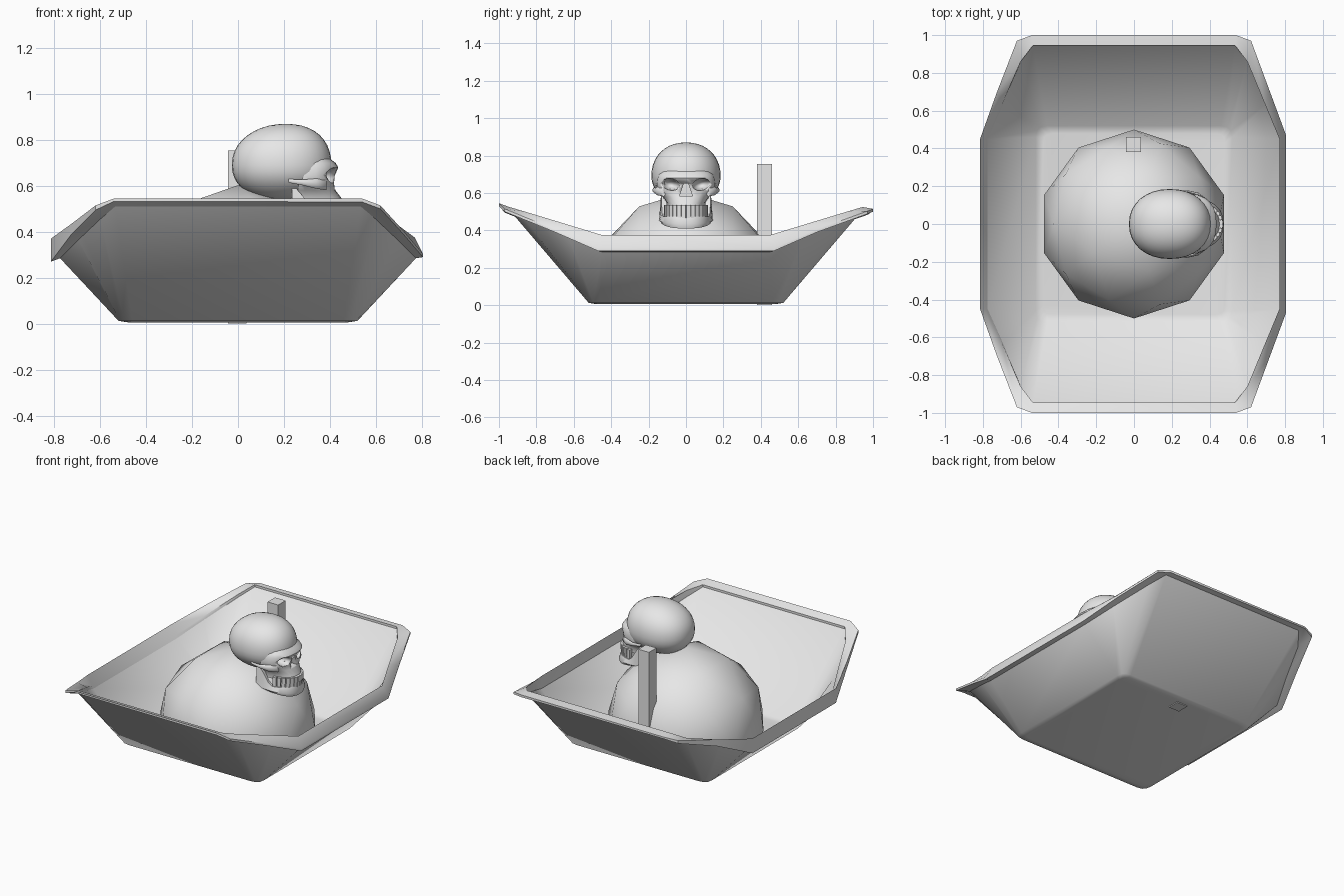
import bpy, bmesh, math
from mathutils import Vector, Matrix

if "Cube" in bpy.data.objects:
    bpy.data.objects.remove(bpy.data.objects["Cube"])

mat = bpy.data.materials.new("pale_grey")
mat.diffuse_color = (0.8, 0.8, 0.8, 1)
mat.use_nodes = True
mat.node_tree.nodes["Principled BSDF"].inputs["Base Color"].default_value = mat.diffuse_color


def finish(name, bm, angle=60, recalc=True):
    if recalc:
        bmesh.ops.recalc_face_normals(bm, faces=bm.faces)
    me = bpy.data.meshes.new(name)
    bm.to_mesh(me)
    bm.free()
    me.materials.append(mat)
    ob = bpy.data.objects.new(name, me)
    bpy.context.collection.objects.link(ob)
    bpy.ops.object.select_all(action='DESELECT')
    ob.select_set(True)
    bpy.context.view_layer.objects.active = ob
    if angle:
        bpy.ops.object.shade_smooth_by_angle(angle=math.radians(angle))
    return ob


def loft(rings, cap_start=False, cap_end=False):
    bm = bmesh.new()
    loops = [[bm.verts.new(p) for p in r] for r in rings]
    for a, b in zip(loops, loops[1:]):
        n = len(a)
        for i in range(n):
            j = (i + 1) % n
            bm.faces.new((a[i], a[j], b[j], b[i]))
    if cap_start:
        bm.faces.new(loops[0][::-1])
    if cap_end:
        bm.faces.new(loops[-1])
    return bm


def box(bm, center, size, turn=0):
    m = (Matrix.Translation(center) @ Matrix.Rotation(turn, 4, 'Z')
         @ Matrix.Diagonal((*size, 1)))
    bmesh.ops.create_cube(bm, size=1, matrix=m)


# Tub: 16-point rings, each given as side, chamfer, corner and end points of a quarter
def tub_ring(quarter):
    out = []
    for sx, sy in ((1, 1), (-1, 1), (-1, -1), (1, -1)):
        pts = quarter(sx, sy)
        if sx * sy < 0:
            pts = pts[::-1]
        out += [(sx * x, sy * y, z) for x, y, z in pts]
    return out


def base_q(sx, sy):
    return [(.48, .43, .006), (.475, .46, .006), (.46, .475, .006), (.43, .48, .006)]


def floor_q(sx, sy):
    return [(.52, .46, .012), (.513, .495, .012), (.495, .513, .012), (.46, .52, .012)]


def wall_q(sx, sy):
    return [(.775, .45, .285), (.695, .63, .365), (.60, .86, .455), (.535, .945, .51)]


# inner step: tall on the right side, almost nothing elsewhere
def step_q(sx, sy):
    if sx > 0:
        return [(.77, .45, .375), (.695, .63, .43), (.60, .86, .50), (.535, .945, .525)]
    return [(.785, .45, .30), (.70, .63, .385), (.60, .86, .475), (.535, .945, .525)]


# lip: slopes down on the right, flares up on the left
def lip_q(sx, sy):
    end = .545 if sy < 0 else .515
    corner = .515 if sy < 0 else .503
    if sx > 0:
        return [(.805, .47, .305), (.72, .70, .405), (.62, .97, corner), (.54, 1.0, end)]
    return [(.815, .45, .37), (.725, .70, .435), (.62, .97, corner), (.54, 1.0, end)]


def skirt_q(sx, sy):
    drops = (.1, .045, .02, .012) if sx < 0 else (.015,) * 4
    return [(x, y, z - d) for (x, y, z), d in zip(lip_q(sx, sy), drops)]


finish("tub", loft([tub_ring(q) for q in (base_q, floor_q, wall_q)], cap_start=True), 60, False)
finish("tub_rim", loft([tub_ring(q) for q in (wall_q, step_q, lip_q, skirt_q, wall_q)]),
       40, False)

# Mound: a coarse ball cut off at the floor
bm = bmesh.new()
bmesh.ops.create_icosphere(bm, subdivisions=2, radius=.5,
                           matrix=Matrix.Translation((0, 0, .103)))
bmesh.ops.bisect_plane(bm, geom=bm.verts[:] + bm.edges[:] + bm.faces[:],
                       plane_co=(0, 0, .01), plane_no=(0, 0, 1), clear_inner=True)
finish("mound", bm, 60, False)

# Post
bm = bmesh.new()
box(bm, (-.003, .42, .3775), (.08, .08, .755))
finish("post", bm, 0)


# Skull, facing +x
def power(v, e):
    return math.copysign(abs(v) ** e, v)


bm = bmesh.new()
bmesh.ops.create_uvsphere(bm, u_segments=32, v_segments=20, radius=1)
for v in bm.verts:
    x, y, z = v.co
    if z < 0:
        y *= 1 - .12 * z * z
    v.co = (.19 + .217 * power(x, .93) + .018 * max(z, 0) ** 2, .185 * power(y, .93),
            .69 + (.18 if z > 0 else .155) * power(z, .92))
cranium = finish("cranium", bm)

# Face from brow to upper jaw: height, front x, half width
rings = []
for z, front, w in ((.73, .385, .12), (.70, .425, .146), (.68, .437, .155), (.645, .422, .16),
                    (.61, .42, .155), (.58, .425, .125), (.545, .452, .10), (.515, .455, .10)):
    ring = []
    for i in range(24):
        a = math.tau * i / 24
        c = power(math.cos(a), .75)
        ring.append((.29 + (front - .29 if c > 0 else .07) * c,
                     w * power(math.sin(a), .85), z))
    rings.append(ring)
face = finish("face", loft(rings, True, True), 35)

# Eye sockets and nose opening cut into cranium and face
cutters = []
for s in (-1, 1):
    bm = bmesh.new()
    bmesh.ops.create_uvsphere(bm, u_segments=16, v_segments=10, radius=1,
                              matrix=Matrix.Translation((.43, s * .083, .645))
                              @ Matrix.Rotation(s * .2, 4, 'X')
                              @ Matrix.Diagonal((.1, .05, .032, 1)))
    cutters.append(finish("socket_cutter", bm))
tri = ((-.034, .585), (.034, .585), (.012, .65), (-.012, .65))
nose = loft([[(x, y, z) for y, z in tri] for x in (.375, .52)], True, True)
cutters.append(finish("nose_cutter", nose))
for target in (cranium, face):
    for c in cutters:
        mod = target.modifiers.new("cut", 'BOOLEAN')
        mod.operation = 'DIFFERENCE'
        mod.solver = 'EXACT'
        mod.object = c
        bpy.context.view_layer.objects.active = target
        bpy.ops.object.modifier_apply(modifier=mod.name)
for c in cutters:
    bpy.data.objects.remove(c)

# Cheekbones: tapered bars from the face back to the temple
for s in (-1, 1):
    rings = []
    for x, y, z, r in ((.385, .12, .605, .024), (.34, .155, .61, .022),
                       (.28, .173, .615, .012), (.22, .172, .622, .008)):
        rings.append([(x, s * (y + .5 * r * math.cos(a)), z + r * math.sin(a))
                      for a in (math.tau * k / 8 for k in range(8))])
    finish("cheekbone", loft(rings, True, True))

# Lower jaw: a bent band rising at the back
rings = []
N = 24
for i in range(N + 1):
    t = -1 + 2 * i / N
    a = t * math.pi / 2
    d = Vector((power(math.cos(a), .75) if abs(t) < 1 else 0, power(math.sin(a), .8), 0))
    back = max(0, (abs(t) - .8) / .2)
    top, low = .475 + .135 * back, .41 + .045 * abs(t) ** 2
    ring = []
    for off, z in ((0, low), (.008, (low + .46) / 2), (-.004, top), (-.03, top), (-.03, low)):
        ring.append((.235 + (.23 + off) * d.x, (.136 + off) * d.y, z))
    rings.append(ring)
finish("lower_jaw", loft(rings, True, True), 45)

# Teeth: two rows along an arc
for name, z, h, r in (("upper_teeth", .517, .038, .135), ("lower_teeth", .482, .032, .13)):
    bm = bmesh.new()
    for i in range(14):
        a = math.radians(-78 + 156 * i / 13)
        box(bm, (.325 + r * math.cos(a), .108 * math.sin(a), z), (.022, .022, h), a)
    finish(name, bm, 0)
